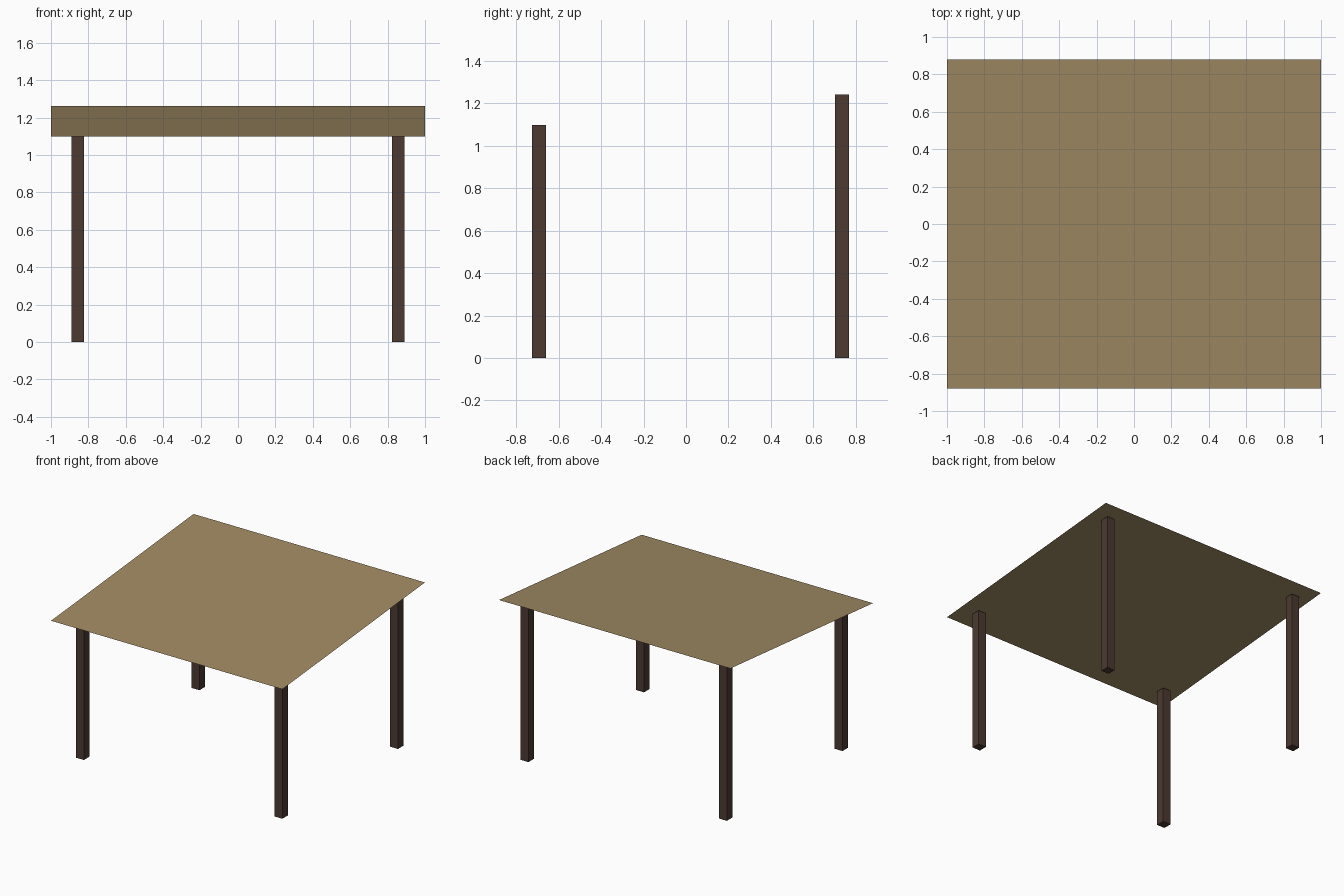
import bpy, bmesh
from mathutils import Matrix

if "Cube" in bpy.data.objects:
    bpy.data.objects.remove(bpy.data.objects["Cube"])


def material(name, srgb):
    m = bpy.data.materials.new(name)
    m.diffuse_color = [(c / 255 / 12.92 if c < 10 else ((c / 255 + 0.055) / 1.055) ** 2.4) for c in srgb] + [1]
    m.use_nodes = True
    m.node_tree.nodes["Principled BSDF"].inputs["Base Color"].default_value = m.diffuse_color
    return m


tan = material("tan_canvas", (160, 138, 100))
brown = material("dark_brown_wood", (76, 58, 50))


def add_object(name, bm, mat):
    mesh = bpy.data.meshes.new(name)
    bm.to_mesh(mesh)
    bm.free()
    mesh.materials.append(mat)
    obj = bpy.data.objects.new(name, mesh)
    bpy.context.collection.objects.link(obj)
    return obj


# Roof: a single thin sheet sloping up toward the back
HALF_DEPTH, LOW, HIGH = 0.88, 1.10, 1.262
bm = bmesh.new()
bmesh.ops.create_grid(bm, x_segments=1, y_segments=1, size=1)
for v in bm.verts:
    v.co.z = HIGH if v.co.y > 0 else LOW
    v.co.y *= HALF_DEPTH
add_object("sloped_roof", bm, tan)

# Square posts: short pair in front, tall pair at the back
POST = 0.067
for row, y, height in (("front", -0.692, 1.098), ("back", 0.735, 1.24)):
    for side, x in (("left", -0.858), ("right", 0.858)):
        bm = bmesh.new()
        bmesh.ops.create_cube(bm, size=1, matrix=Matrix.Translation((x, y, height / 2))
                              @ Matrix.Diagonal((POST, POST, height, 1)))
        add_object(f"{row}_{side}_post", bm, brown)
